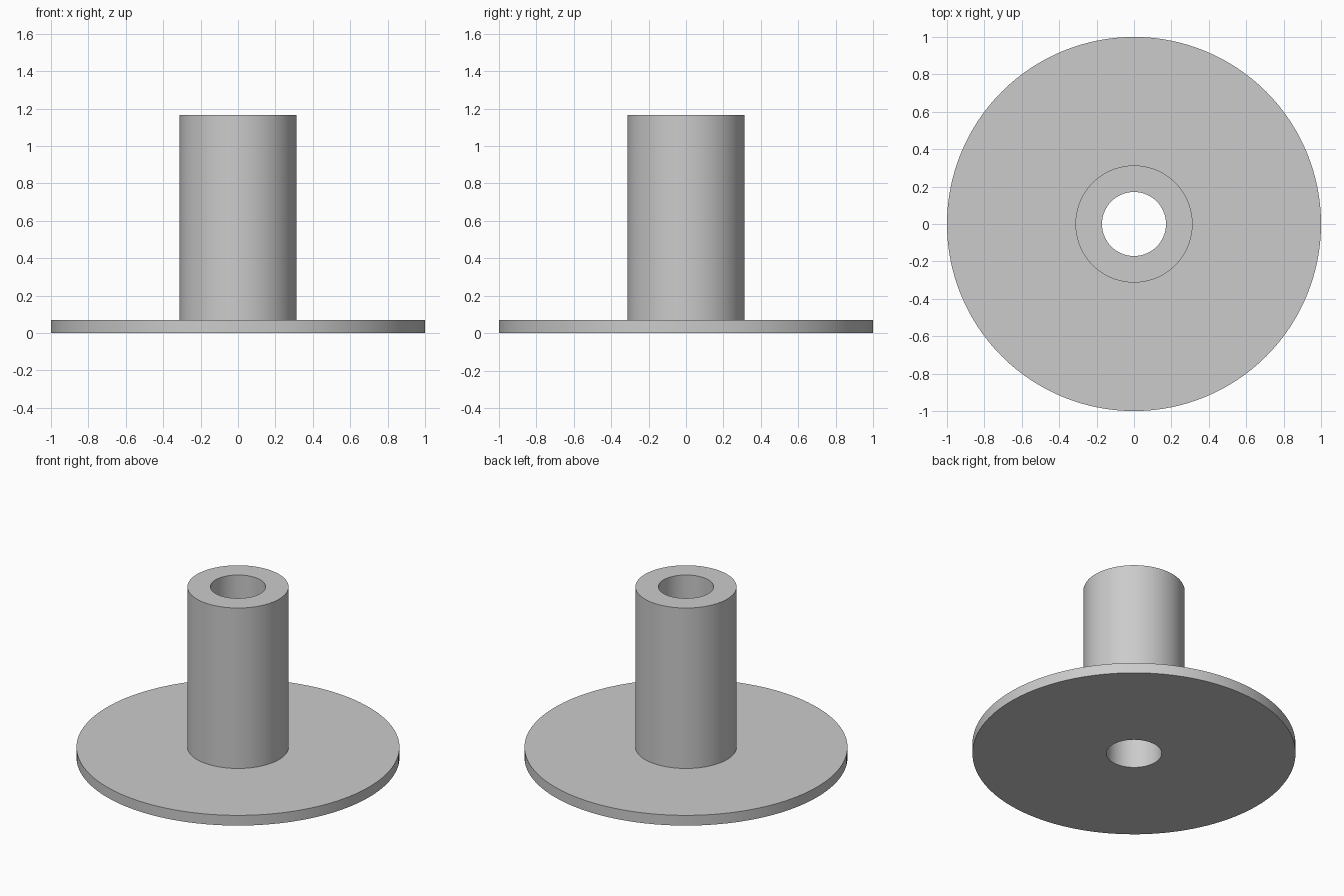
import bpy
import bmesh
import math

cube = bpy.data.objects.get("Cube")
if cube:
    bpy.data.objects.remove(cube, do_unlink=True)

SEGMENTS = 128
FLANGE_R, TUBE_R, BORE_R = 1.0, 0.313, 0.171
FLANGE_H, TOTAL_H = 0.07, 1.166

# Plain grey material
grey = bpy.data.materials.new("light_grey")
grey.use_nodes = True
colour = (0.6, 0.6, 0.6, 1.0)
grey.diffuse_color = colour
for node in grey.node_tree.nodes:
    if node.type == 'BSDF_PRINCIPLED':
        node.inputs["Base Color"].default_value = colour

# Closed half section of the flanged sleeve: radius, height
section = [
    (BORE_R, 0), (FLANGE_R, 0), (FLANGE_R, FLANGE_H),
    (TUBE_R, FLANGE_H), (TUBE_R, TOTAL_H), (BORE_R, TOTAL_H),
]

# Revolve the section about the vertical axis
bm = bmesh.new()
verts = [bm.verts.new((r, 0, z)) for r, z in section]
edges = [bm.edges.new((a, b)) for a, b in zip(verts, verts[1:] + verts[:1])]
bmesh.ops.spin(bm, geom=verts + edges, cent=(0, 0, 0), axis=(0, 0, 1),
               angle=math.tau, steps=SEGMENTS, use_merge=False)
bmesh.ops.remove_doubles(bm, verts=bm.verts[:], dist=0.0001)
bmesh.ops.recalc_face_normals(bm, faces=bm.faces[:])

mesh = bpy.data.meshes.new("flanged_sleeve")
bm.to_mesh(mesh)
bm.free()
mesh.materials.append(grey)
sleeve = bpy.data.objects.new("flanged_sleeve", mesh)
bpy.context.collection.objects.link(sleeve)

# Smooth round walls with crisp rims
bpy.ops.object.select_all(action='DESELECT')
sleeve.select_set(True)
bpy.context.view_layer.objects.active = sleeve
bpy.ops.object.shade_smooth_by_angle(angle=math.radians(30))
